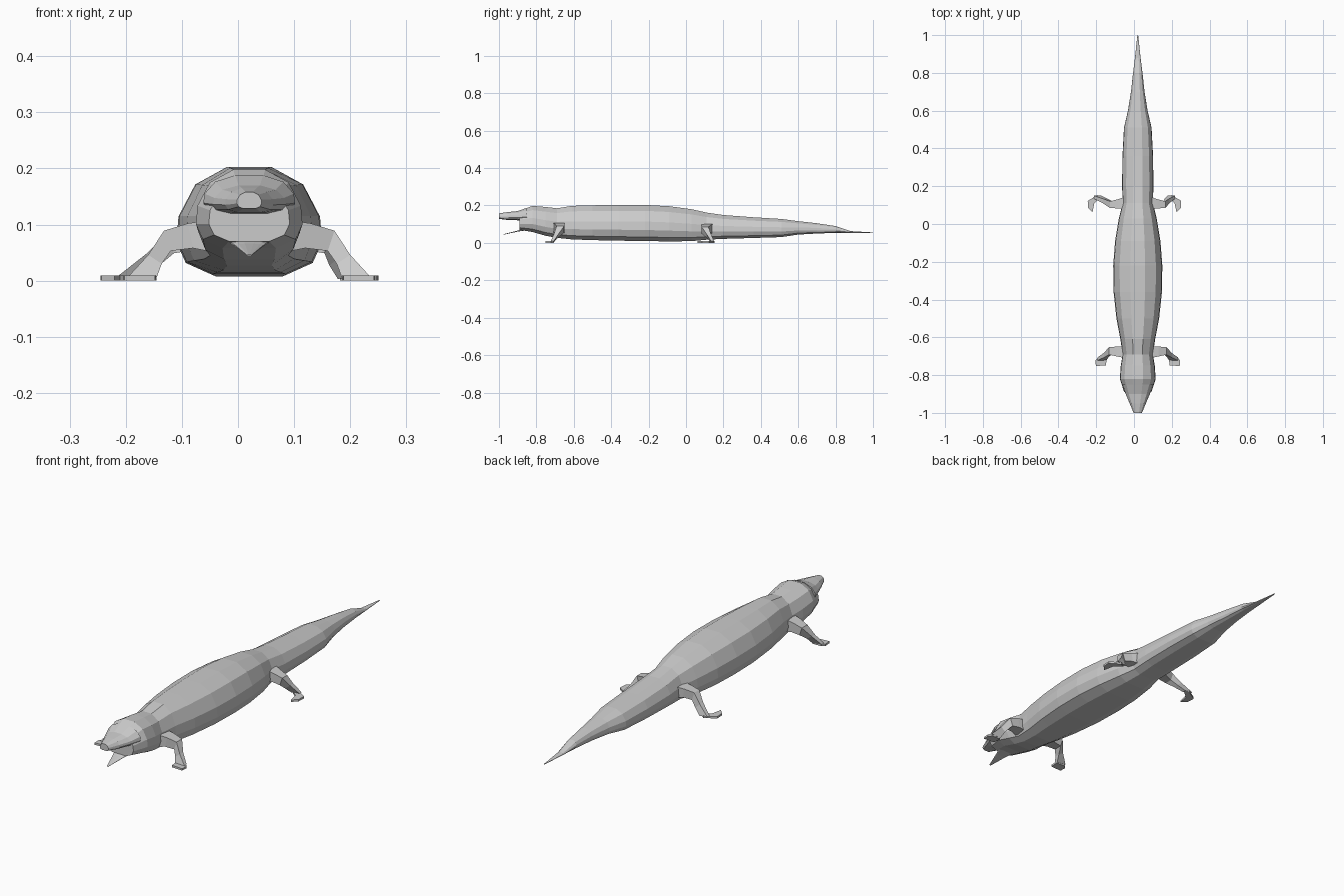
import bpy

CX = 0.02  # spine axis

# right half of the normalised body cross-section (half-width, height)
HALF = [(0.3, 1.0), (0.74, 0.84), (0.97, 0.55), (1.0, 0.32), (0.87, 0.13), (0.5, 0.02)]
SECTION = HALF + [(-a, b) for a, b in reversed(HALF)]


def skin(name, rings):
    """Flat-shaded closed loft through rings of equal vertex count."""
    n = len(rings[0])
    verts = [p for r in rings for p in r]
    faces = [tuple(range(n))]
    for i in range(len(rings) - 1):
        for j in range(n):
            k = (j + 1) % n
            faces.append((i * n + j, (i + 1) * n + j, (i + 1) * n + k, i * n + k))
    faces.append(tuple(reversed(range((len(rings) - 1) * n, len(rings) * n))))
    mesh = bpy.data.meshes.new(name)
    mesh.from_pydata(verts, [], faces)
    mesh.validate()
    ob = bpy.data.objects.new(name, mesh)
    bpy.context.collection.objects.link(ob)
    bpy.context.view_layer.objects.active = ob
    bpy.ops.object.mode_set(mode='EDIT')
    bpy.ops.mesh.select_all(action='SELECT')
    bpy.ops.mesh.normals_make_consistent(inside=False)
    bpy.ops.object.mode_set(mode='OBJECT')
    return ob


def body_loft(name, stations):
    return skin(name, [[(CX + a * w, y, z0 + b * (z1 - z0)) for a, b in SECTION]
                       for y, w, z0, z1 in stations])


def limb(name, side, rows):
    """Four-sided limb; rows: x, y, z, half depth in y, half spread in x and z."""
    rings = []
    for x, y, z, dy, dx, dz in rows:
        rings.append([(CX + side * (x + s * dx), y + t * dy, z + s * dz)
                      for s, t in ((1, 1), (1, -1), (-1, -1), (-1, 1))])
    return skin(name, rings)


def foot(name, side, outline, ankle_z=0.009):
    rings = [[(CX + side * x, y, z) for x, y in outline] for z in (0.0, ankle_z)]
    return skin(name, rings)


# head, trunk and tail (y, half width, bottom, top)
body_loft("body", [
    (-0.89, 0.072, 0.068, 0.172), (-0.82, 0.095, 0.055, 0.198),
    (-0.75, 0.09, 0.035, 0.192), (-0.69, 0.08, 0.024, 0.185),
    (-0.61, 0.092, 0.015, 0.198), (-0.50, 0.113, 0.011, 0.201),
    (-0.36, 0.128, 0.008, 0.203), (-0.22, 0.13, 0.006, 0.203),
    (-0.09, 0.12, 0.004, 0.196), (0.03, 0.10, 0.006, 0.18),
    (0.11, 0.08, 0.014, 0.162), (0.20, 0.083, 0.019, 0.149),
    (0.36, 0.081, 0.024, 0.137), (0.51, 0.073, 0.029, 0.128),
    (0.60, 0.052, 0.043, 0.116), (0.70, 0.036, 0.049, 0.105),
    (0.80, 0.025, 0.053, 0.09), (0.88, 0.015, 0.054, 0.063),
    (1.0, 0.002, 0.053, 0.056)])

# upper snout over the open mouth
body_loft("upper_snout", [
    (-0.85, 0.082, 0.115, 0.188), (-0.90, 0.064, 0.12, 0.17),
    (-0.95, 0.043, 0.121, 0.165), (-1.0, 0.022, 0.128, 0.158)])

# thin pointed lower jaw
body_loft("lower_jaw", [
    (-0.86, 0.04, 0.066, 0.08), (-0.90, 0.026, 0.06, 0.066),
    (-0.975, 0.004, 0.044, 0.047)])

for side, label in ((1, "right"), (-1, "left")):
    # front leg
    limb("front_leg_" + label, side, [
        (0.06, -0.68, 0.08, 0.032, 0.0, 0.03),
        (0.105, -0.675, 0.08, 0.026, 0.005, 0.022),
        (0.146, -0.672, 0.071, 0.02, 0.006, 0.018),
        (0.168, -0.695, 0.038, 0.012, 0.012, 0.008),
        (0.19, -0.715, 0.006, 0.008, 0.024, 0.003)])
    foot("front_foot_" + label, side,
         [(0.165, -0.708), (0.212, -0.708), (0.224, -0.722), (0.222, -0.752), (0.168, -0.748)])
    # hind leg; the left foot reaches slightly further out
    e = 0.0 if side == 1 else 0.035
    limb("hind_leg_" + label, side, [
        (0.05, 0.115, 0.075, 0.035, 0.0, 0.03),
        (0.10, 0.107, 0.075, 0.024, 0.005, 0.02),
        (0.140, 0.102, 0.067, 0.018, 0.006, 0.018),
        (0.155 + e / 2, 0.122, 0.037, 0.012, 0.012, 0.01),
        (0.178 + e, 0.142, 0.006, 0.008, 0.02, 0.003)])
    foot("hind_foot_" + label, side,
         [(0.162 + e, 0.138), (0.18 + e, 0.153), (0.23 + e, 0.122),
          (0.228 + e, 0.085), (0.205 + e, 0.062), (0.195 + e, 0.11)])
